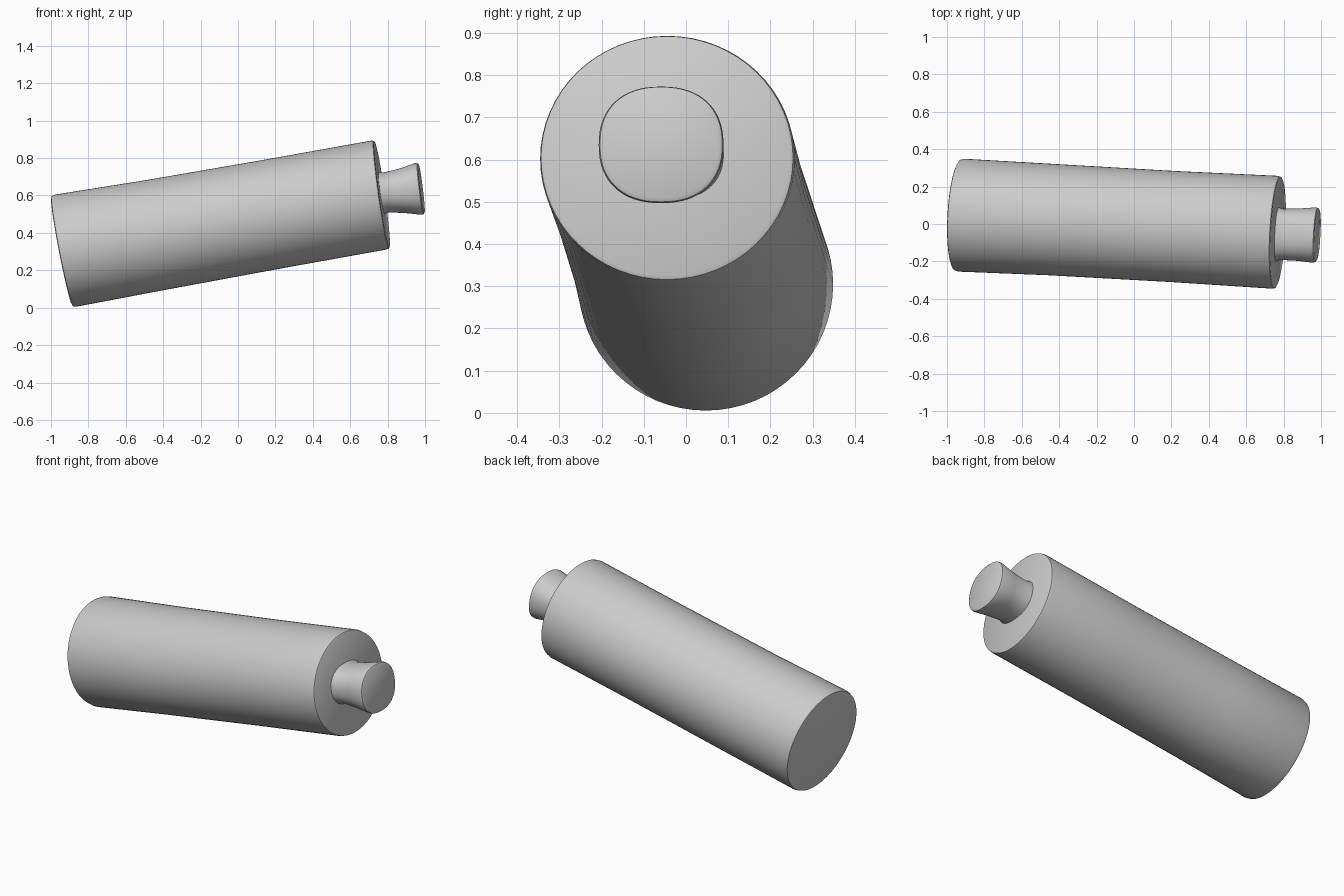
import bpy, bmesh
from math import sin, cos, pi, radians, copysign
from mathutils import Vector

if "Cube" in bpy.data.objects:
    bpy.data.objects.remove(bpy.data.objects["Cube"])

YAW = -0.053


def loft(name, rings, seg=64):
    """Rings: centre, half width, half height, tilt in degrees, superellipse power."""
    bm = bmesh.new()
    loops = []
    for c, rw, rh, tilt, power in rings:
        t = radians(tilt)
        up = Vector((-sin(t), 0, cos(t)))
        side = Vector((-YAW, 1, 0)).normalized()
        loop = []
        for i in range(seg):
            a = 2 * pi * i / seg
            ca, sa = cos(a), sin(a)
            u = copysign(abs(ca) ** (2 / power), ca) * rw
            v = copysign(abs(sa) ** (2 / power), sa) * rh
            loop.append(bm.verts.new(Vector(c) + side * u + up * v))
        loops.append(loop)
    for a, b in zip(loops, loops[1:]):
        for i in range(seg):
            j = (i + 1) % seg
            bm.faces.new((a[i], a[j], b[j], b[i]))
    bm.faces.new(loops[0][::-1])
    bm.faces.new(loops[-1])
    bmesh.ops.recalc_face_normals(bm, faces=bm.faces)
    mesh = bpy.data.meshes.new(name)
    bm.to_mesh(mesh)
    bm.free()
    ob = bpy.data.objects.new(name, mesh)
    bpy.context.collection.objects.link(ob)
    bpy.ops.object.select_all(action='DESELECT')
    ob.select_set(True)
    bpy.context.view_layer.objects.active = ob
    bpy.ops.object.shade_smooth_by_angle(angle=radians(35))
    return ob


# Tilted main cylinder with softened rims
loft("body", [
    ((-0.942, 0.048, 0.301), 0.287, 0.29, 11, 2),
    ((-0.938, 0.048, 0.302), 0.297, 0.30, 11, 2),
    ((-0.922, 0.047, 0.305), 0.302, 0.305, 11, 2),
    ((-0.45, 0.024, 0.387), 0.298, 0.298, 10, 2),
    ((0.20, -0.013, 0.503), 0.297, 0.294, 9, 2),
    ((0.752, -0.044, 0.602), 0.302, 0.294, 8, 2),
    ((0.766, -0.045, 0.604), 0.299, 0.291, 8, 2),
    ((0.770, -0.045, 0.605), 0.291, 0.283, 8, 2),
])

# Slightly squared terminal, flaring toward its tip
loft("end_stub", [
    ((0.730, -0.055, 0.611), 0.142, 0.112, 8, 2.3),
    ((0.768, -0.055, 0.614), 0.144, 0.114, 8, 2.3),
    ((0.790, -0.055, 0.616), 0.137, 0.107, 8, 2.3),
    ((0.880, -0.057, 0.625), 0.140, 0.120, 7, 2.3),
    ((0.963, -0.059, 0.635), 0.148, 0.139, 7, 2.3),
    ((0.976, -0.059, 0.636), 0.145, 0.137, 7, 2.3),
    ((0.981, -0.059, 0.637), 0.136, 0.128, 7, 2.3),
])
